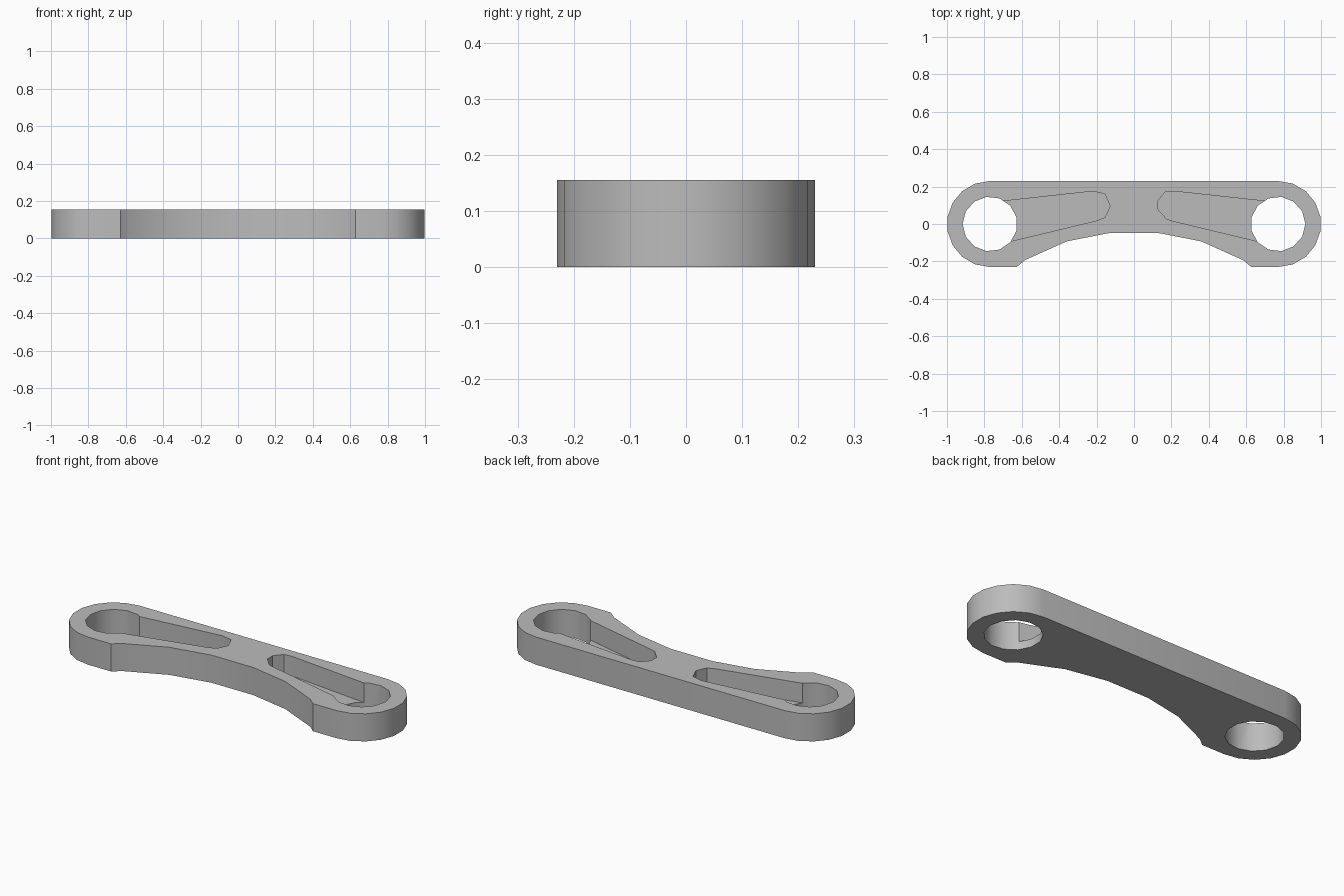
import bpy, bmesh, math

if "Cube" in bpy.data.objects:
    bpy.data.objects.remove(bpy.data.objects["Cube"])

HEIGHT, FLOOR = 0.155, 0.045
EYE_X, EYE_R, HOLE_R = 0.77, 0.23, 0.146

grey = bpy.data.materials.new("plain_grey")
grey.use_nodes = True
colour = (0.5, 0.5, 0.5, 1)
grey.diffuse_color = colour
grey.node_tree.nodes["Principled BSDF"].inputs["Base Color"].default_value = colour


def prism(name, points, z0, z1):
    """Extrude a flat outline from z0 up to z1."""
    bm = bmesh.new()
    face = bm.faces.new([bm.verts.new((x, y, z0)) for x, y in points])
    top = bmesh.ops.extrude_face_region(bm, geom=[face])["geom"]
    for v in top:
        if isinstance(v, bmesh.types.BMVert):
            v.co.z = z1
    bmesh.ops.recalc_face_normals(bm, faces=bm.faces[:])
    mesh = bpy.data.meshes.new(name)
    bm.to_mesh(mesh)
    bm.free()
    mesh.materials.append(grey)
    obj = bpy.data.objects.new(name, mesh)
    bpy.context.collection.objects.link(obj)
    return obj


def arc(cx, radius, start, end, count):
    step = (end - start) / count
    return [(cx + radius * math.cos(math.radians(start + i * step)),
             radius * math.sin(math.radians(start + i * step)))
            for i in range(count + 1)]


def cut(obj, cutter):
    bpy.context.view_layer.objects.active = obj
    mod = obj.modifiers.new(cutter.name, "BOOLEAN")
    mod.operation = "DIFFERENCE"
    mod.solver = "EXACT"
    mod.object = cutter
    bpy.ops.object.modifier_apply(modifier=mod.name)
    bpy.data.objects.remove(cutter)


# Link body: rounded ends, straight back and arched front edge
arch = [(0.13, -0.048), (0.36, -0.093), (0.583, -0.193), (0.627, -0.23)]
right_end = arc(EYE_X, EYE_R, -90, 90, 9)
half = arch + right_end
outline = half + [(-x, y) for x, y in reversed(half)]
body = prism("link_body", outline, 0, HEIGHT)

# Through holes at both ends
for side in (-1, 1):
    ring = [(side * x, y) for x, y in arc(EYE_X, HOLE_R, 0, 360, 13)[:-1]]
    cut(body, prism("hole_cutter", ring, -0.1, HEIGHT + 0.1))

# Tapered pockets opening into the holes, each with its own rounded tip
mouth = [(0.72, -0.107), (0.74, 0.118)]
tips = {
    -1: [(0.22, 0.175), (0.155, 0.16), (0.128, 0.095), (0.155, 0.036), (0.2, 0.018)],
    1: [(0.214, 0.175), (0.166, 0.17), (0.128, 0.125), (0.128, 0.078),
        (0.176, 0.026), (0.2, 0.018)],
}
for side, tip in tips.items():
    pocket = [(side * x, y) for x, y in mouth + tip]
    cut(body, prism("pocket_cutter", pocket, FLOOR, HEIGHT + 0.1))

# Smooth the rounded walls, keep the corners sharp
bpy.ops.object.select_all(action="DESELECT")
body.select_set(True)
bpy.context.view_layer.objects.active = body
bpy.ops.object.shade_smooth_by_angle(angle=math.radians(30))
